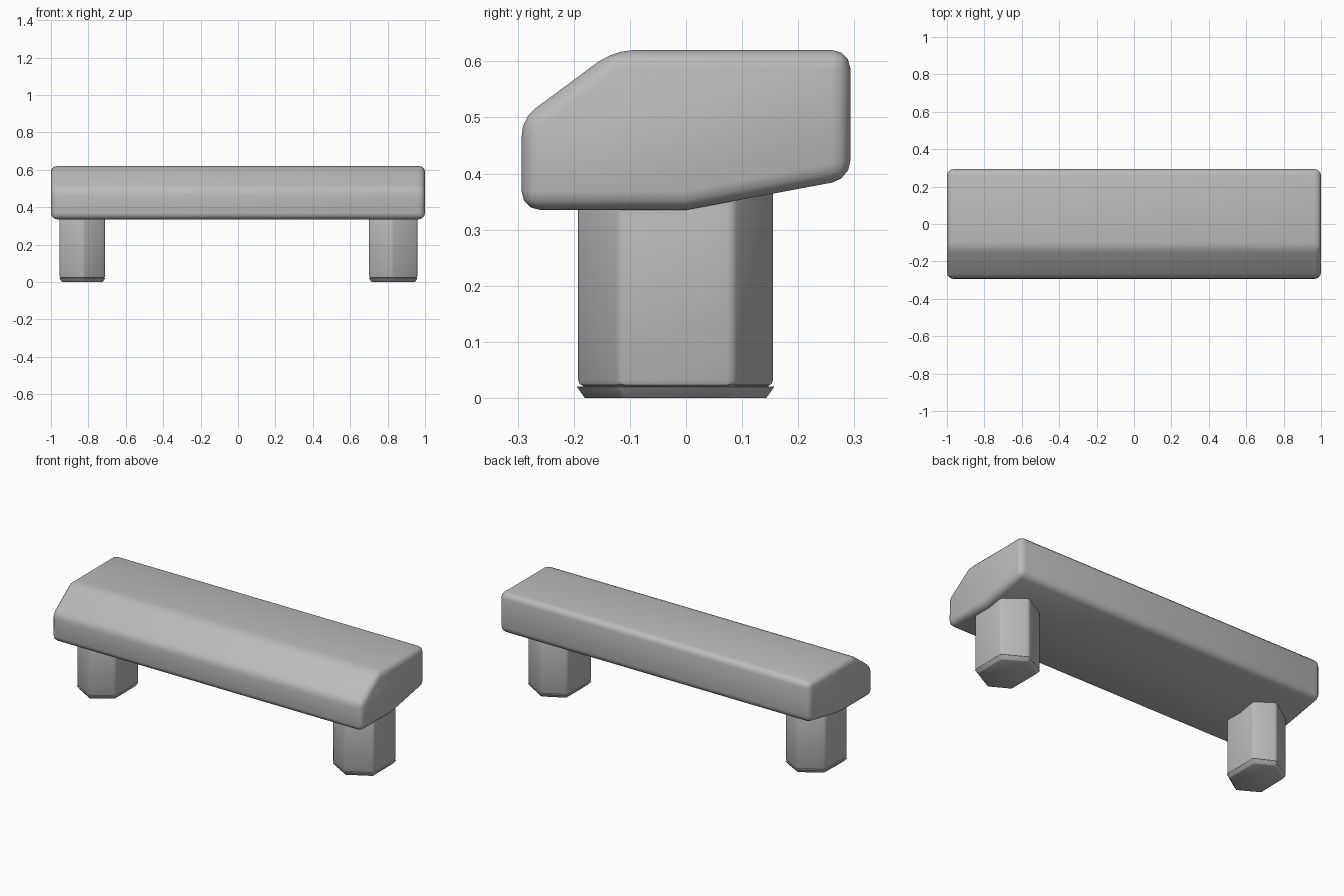
import bpy
import bmesh
import math

cube = bpy.data.objects.get("Cube")
if cube:
    bpy.data.objects.remove(cube, do_unlink=True)

stone = bpy.data.materials.new("grey stone")
stone.use_nodes = True
GREY = (0.5, 0.5, 0.5, 1.0)
stone.diffuse_color = GREY
stone.node_tree.nodes["Principled BSDF"].inputs["Base Color"].default_value = GREY


def prism(name, start, end):
    """Bridge two matching outlines into a closed solid."""
    bm = bmesh.new()
    a = [bm.verts.new(p) for p in start]
    b = [bm.verts.new(p) for p in end]
    bm.faces.new(a)
    bm.faces.new(b)
    for i in range(len(a)):
        j = (i + 1) % len(a)
        bm.faces.new((a[i], a[j], b[j], b[i]))
    bmesh.ops.recalc_face_normals(bm, faces=bm.faces)
    mesh = bpy.data.meshes.new(name)
    bm.to_mesh(mesh)
    bm.free()
    mesh.materials.append(stone)
    obj = bpy.data.objects.new(name, mesh)
    bpy.context.collection.objects.link(obj)
    return obj


def finish(obj, width, segments, angle):
    """Soften the edges, then smooth the shading."""
    bevel = obj.modifiers.new("soft_edges", "BEVEL")
    bevel.width = width
    bevel.segments = segments
    bevel.limit_method = "ANGLE"
    bevel.angle_limit = math.radians(30)
    bpy.ops.object.select_all(action="DESELECT")
    obj.select_set(True)
    bpy.context.view_layer.objects.active = obj
    bpy.ops.object.modifier_apply(modifier=bevel.name)
    bpy.ops.object.shade_smooth_by_angle(angle=math.radians(angle))


# Seat slab: side profile (y, z) run along x
profile = [(-0.293, 0.335), (-0.293, 0.498), (-0.128, 0.62),
           (0.293, 0.62), (0.293, 0.39), (0, 0.335)]
seat = prism("seat", [(-1, y, z) for y, z in profile],
             [(1, y, z) for y, z in profile])
finish(seat, 0.033, 3, 40)


# Legs: stretched hexagonal posts with a chamfered foot
def leg(name, outline, cx, cy):
    def ring(z, scale_x=1, scale_y=1):
        return [(cx + (x - cx) * scale_x, cy + (y - cy) * scale_y, z)
                for x, y in outline]
    post = prism(name, ring(0.02), ring(0.42))
    foot = prism(name + "_foot", ring(0, 0.89, 0.92), ring(0.02))
    finish(post, 0.012, 2, 35)
    finish(foot, 0.001, 1, 30)


leg("left_leg", [(0.82, -0.195), (0.96, -0.12), (0.96, 0.085),
                 (0.83, 0.158), (0.70, 0.09), (0.70, -0.13)], 0.83, -0.02)
leg("right_leg", [(-0.83, -0.19), (-0.71, -0.11), (-0.71, 0.10),
                  (-0.82, 0.155), (-0.95, 0.075), (-0.955, -0.12)], -0.83, -0.02)
